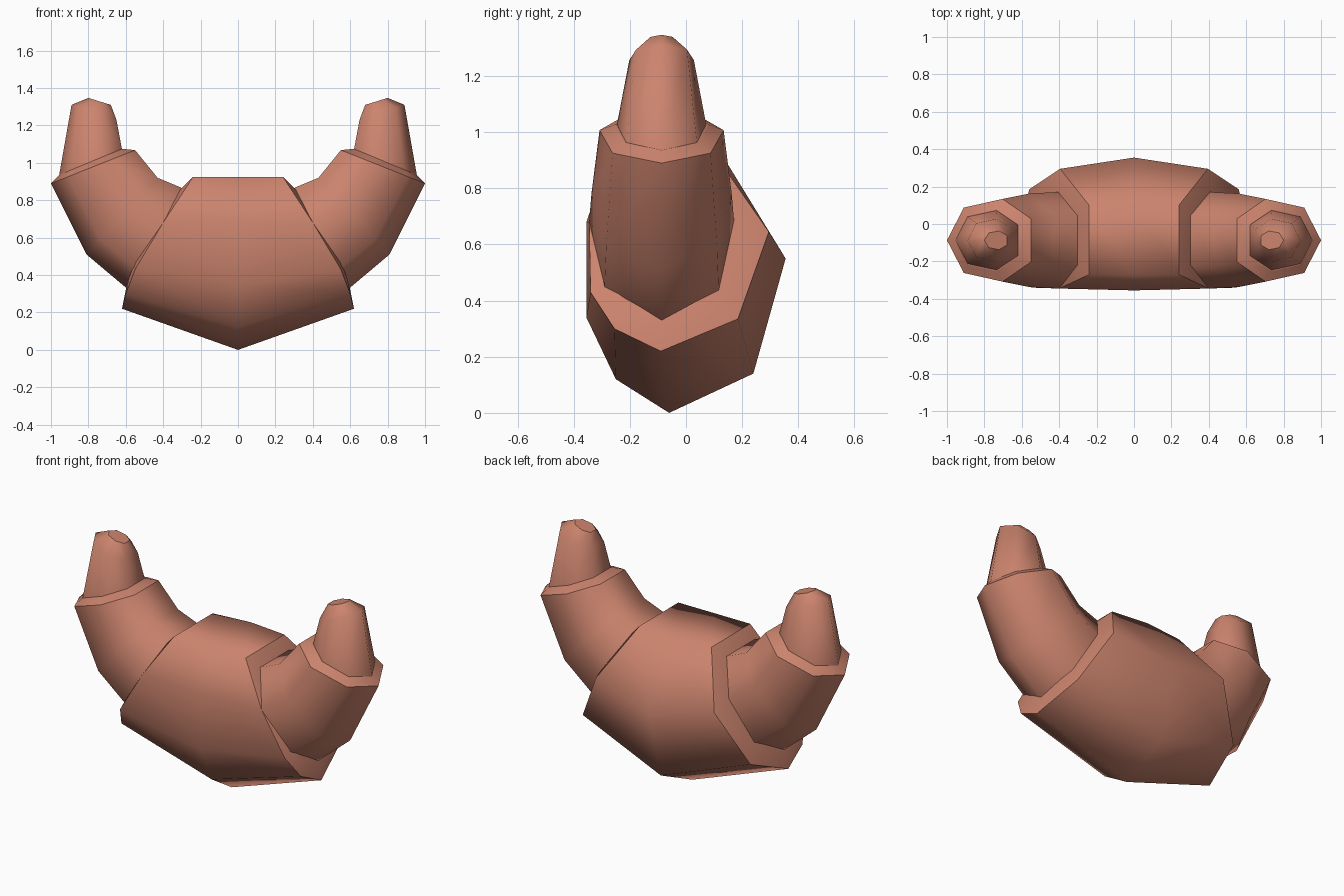
import bpy, bmesh
from mathutils import Vector

if "Cube" in bpy.data.objects:
    bpy.data.objects.remove(bpy.data.objects["Cube"])

crust = bpy.data.materials.new("baked_crust")
crust.diffuse_color = (0.60, 0.23, 0.155, 1)
crust.use_nodes = True
crust.node_tree.nodes["Principled BSDF"].inputs["Base Color"].default_value = crust.diffuse_color


def loft(name, rings, sharp):
    """Skin closed rings, cap both ends; rings listed in sharp get hard edges."""
    bm = bmesh.new()
    loops = [[bm.verts.new(p) for p in r] for r in rings]
    n = len(loops[0])
    for a, b in zip(loops, loops[1:]):
        for i in range(n):
            j = (i + 1) % n
            bm.faces.new((a[i], a[j], b[j], b[i]))
    bm.faces.new(loops[0])
    bm.faces.new(loops[-1])
    bmesh.ops.recalc_face_normals(bm, faces=bm.faces[:])
    for f in bm.faces:
        f.smooth = True
    for k in sharp:
        for i in range(n):
            bm.edges.get((loops[k][i], loops[k][(i + 1) % n])).smooth = False
    me = bpy.data.meshes.new(name)
    bm.to_mesh(me)
    bm.free()
    me.materials.append(crust)
    ob = bpy.data.objects.new(name, me)
    bpy.context.collection.objects.link(ob)
    return ob


def ring(side, outer, inner, half):
    """Seven-sided section: point on the outer bend, flat on the inner bend."""
    ts = (0, .2, .66, 1, 1, .66, .2)
    ws = (0, .79, 1, .52, -.52, -1, -.79)
    return [(side * (outer[0] + (inner[0] - outer[0]) * t), -.087 + half * w,
             outer[1] + (inner[1] - outer[1]) * t) for t, w in zip(ts, ws)]


# Middle body: full section at the centre, slanted section at each end
centre = [(0, -.06, 0), (0, .24, .14), (0, .355, .55), (0, .125, .925),
          (0, -.27, .925), (0, -.355, .68), (0, -.355, .34), (0, -.25, .12)]
end = [(.62, -.09, .22), (.56, .185, .335), (.395, .295, .645), (.24, .10, .925),
       (.24, -.27, .925), (.40, -.345, .68), (.55, -.34, .43), (.60, -.255, .30)]
mid, bulge = Vector((.43, -.08, .575)), Vector((.026, 0, .014))
rim = [tuple(mid + (Vector(p) - mid) * .76 + bulge) for p in end]


def flip(r):
    return [(-x, y, z) for x, y, z in r]


loft("middle_body", [flip(rim), flip(end), centre, end, rim], (1, 3))

# Curved arm and narrow tip on each side
for side, label in ((1, "right"), (-1, "left")):
    loft(label + "_arm", [
        ring(side, (.50, .27), (.20, .76), .25),
        ring(side, (.59, .325), (.305, .868), .258),
        ring(side, (.81, .51), (.43, .92), .25),
        ring(side, (1.0, .89), (.55, 1.068), .221),
        ring(side, (.957, .935), (.62, 1.075), .165)], (0, 3, 4))
    loft(label + "_tip", [
        ring(side, (.957, .93), (.62, 1.07), .16),
        ring(side, (.89, 1.31), (.65, 1.23), .115),
        ring(side, (.80, 1.347), (.68, 1.31), .05)], (0, 2))
